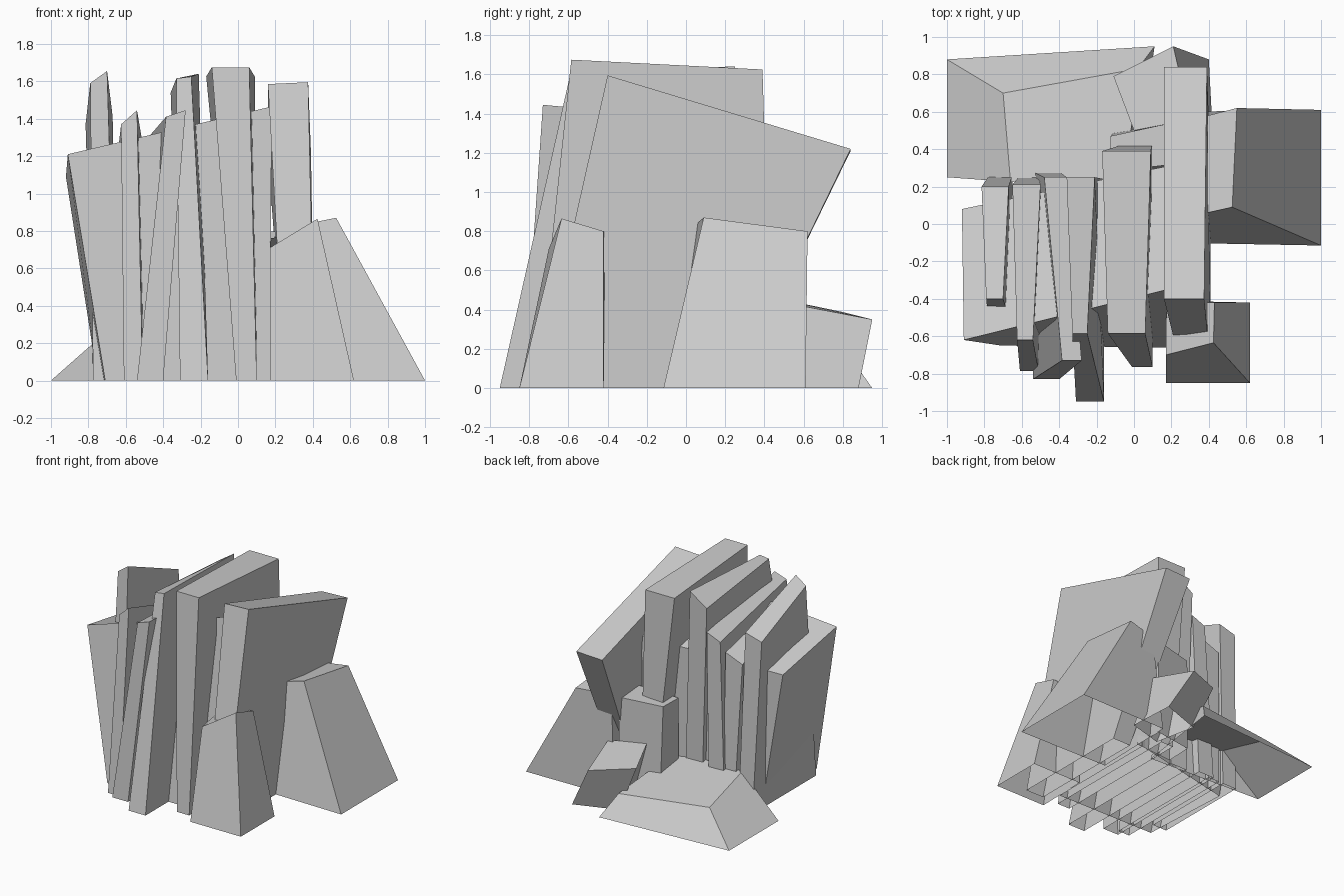
import bpy, bmesh


def rock(name, base, top):
    """Open-bottomed rock: corners run front-left, front-right, back-right, back-left."""
    bm = bmesh.new()
    b = [bm.verts.new((x, y, 0)) for x, y in base]
    t = [bm.verts.new(p) for p in top]
    bm.faces.new(t)
    for i in range(4):
        j = (i + 1) % 4
        bm.faces.new((b[i], b[j], t[j], t[i]))
    mesh = bpy.data.meshes.new(name)
    bm.to_mesh(mesh)
    bm.free()
    obj = bpy.data.objects.new(name, mesh)
    bpy.context.collection.objects.link(obj)
    return obj


def slab(name, base, front, back):
    """Upright slab: base (x0, x1, y0, y1); top edges (x0, x1, y, z0, z1)."""
    bx0, bx1, by0, by1 = base
    fx0, fx1, fy, fz0, fz1 = front
    kx0, kx1, ky, kz0, kz1 = back
    rock(name, [(bx0, by0), (bx1, by0), (bx1, by1), (bx0, by1)],
         [(fx0, fy, fz0), (fx1, fy, fz1), (kx1, ky, kz1), (kx0, ky, kz0)])


# Broad core rock that the slabs cut through
rock("core_rock",
     [(-.71, -.65), (.17, -.66), (.17, .30), (-.75, .10)],
     [(-.91, -.62, 1.21), (.18, -.35, 1.465), (.18, .31, 1.20), (-.92, .08, 1.09)])

# Tall standing slabs, left to right
slab("slab_1", (-.775, -.65, -.55, .26), (-.79, -.70, -.40, 1.59, 1.655), (-.815, -.67, .20, 1.37, 1.41))
slab("slab_2", (-.61, -.51, -.785, .26), (-.625, -.54, -.62, 1.37, 1.445), (-.65, -.50, .21, 1.15, 1.21))
slab("slab_3", (-.54, -.40, -.83, .28), (-.385, -.28, -.73, 1.41, 1.445), (-.48, -.36, .25, 1.30, 1.35))
slab("slab_4", (-.31, -.16, -.95, .24), (-.33, -.25, -.585, 1.615, 1.625), (-.36, -.21, .25, 1.54, 1.64))
slab("slab_5", (-.01, .10, -.765, .44), (-.14, .06, -.585, 1.675, 1.675), (-.17, .09, .39, 1.625, 1.625))
slab("slab_6", (.25, .41, -.76, .25), (.16, .375, -.40, 1.585, 1.595), (.16, .39, .84, 1.21, 1.22))

# Tapered boulders on the right and front
rock("right_boulder",
     [(.20, -.10), (1.0, -.115), (1.0, .61), (.22, .60)],
     [(.30, .04, .825), (.525, .09, .87), (.55, .62, .80), (.28, .55, .79)])
rock("front_boulder",
     [(.17, -.85), (.62, -.85), (.62, -.42), (.18, -.42)],
     [(.17, -.70, .71), (.425, -.635, .865), (.43, -.42, .80), (.17, -.41, .76)])

# Rear rocks and low ramp
rock("rear_block",
     [(-.12, .27), (.22, .30), (.21, .54), (-.11, .49)],
     [(-.13, .28, .77), (.22, .32, .80), (.22, .545, .785), (-.125, .47, .77)])
rock("rear_boulder",
     [(.13, .42), (.42, .50), (.40, .88), (.06, .76)],
     [(.0, .50, .45), (.30, .56, .425), (.21, .95, .35), (-.11, .79, .39)])
rock("rear_ramp",
     [(-1.0, .25), (.0, .20), (.11, .95), (-1.0, .88)],
     [(-.66, .225, .30), (-.05, .19, .29), (.02, .83, .17), (-.70, .70, .20)])
